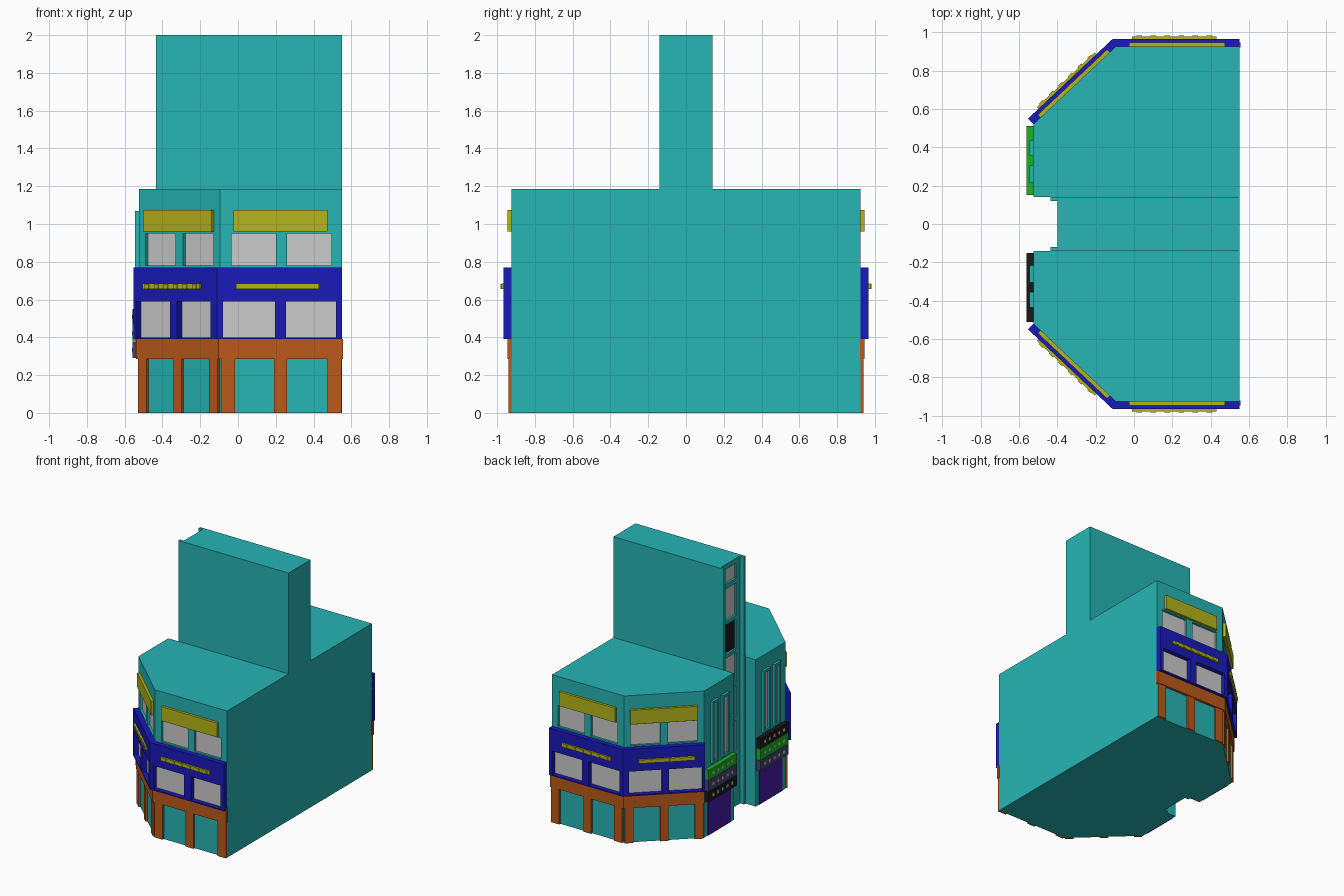
import bpy, bmesh
from mathutils import Vector as V

if "Cube" in bpy.data.objects:
    bpy.data.objects.remove(bpy.data.objects["Cube"])

COLORS = {
    "teal": (0.02, 0.46, 0.46), "blue": (0.01, 0.01, 0.5), "orange": (0.5, 0.1, 0.01),
    "yellow": (0.46, 0.46, 0.01), "green": (0.01, 0.45, 0.02), "violet": (0.06, 0.01, 0.4),
    "slate": (0.06, 0.06, 0.16), "black": (0.01, 0.01, 0.01),
}
MATS = {}
for key, rgb in COLORS.items():
    MATS[key] = bpy.data.materials.new(key)
    MATS[key].diffuse_color = (*rgb, 1)


def part(name, prisms, color=None, mirror=True):
    """Object made of vertical prisms (polygon, z0, z1), optionally mirrored in y."""
    bm = bmesh.new()
    for poly, z0, z1 in prisms:
        for s in ((1, -1) if mirror else (1,)):
            lo = [bm.verts.new((p[0], s * p[1], z0)) for p in poly]
            hi = [bm.verts.new((p[0], s * p[1], z1)) for p in poly]
            bm.faces.new(lo)
            bm.faces.new(hi)
            for i in range(len(poly)):
                j = (i + 1) % len(poly)
                bm.faces.new((lo[i], lo[j], hi[j], hi[i]))
    bmesh.ops.recalc_face_normals(bm, faces=bm.faces)
    me = bpy.data.meshes.new(name)
    bm.to_mesh(me)
    bm.free()
    ob = bpy.data.objects.new(name, me)
    bpy.context.collection.objects.link(ob)
    if color:
        me.materials.append(MATS[color])
    return ob


def cut(ob, prisms, mirror=True):
    """Carve prisms out of an object and discard the cutter."""
    cutter = part("cutter", prisms, None, mirror)
    cutter.hide_render = True
    mod = ob.modifiers.new("openings", "BOOLEAN")
    mod.operation, mod.solver, mod.object = "DIFFERENCE", "EXACT", cutter
    bpy.context.view_layer.objects.active = ob
    bpy.ops.object.modifier_apply(modifier=mod.name)
    bpy.data.objects.remove(cutter)


class Facade:
    """Wall frame: u along the wall, p outward from it."""
    def __init__(self, a, b):
        self.o = V(a)
        self.d = (V(b) - V(a)).normalized()
        self.n = V((self.d.y, -self.d.x))

    def at(self, u, p):
        return self.o + self.d * u + self.n * p

    def box(self, u0, u1, z0, z1, p0, p1):
        return ([self.at(u0, p0), self.at(u1, p0), self.at(u1, p1), self.at(u0, p1)], z0, z1)


A, B, C = (-0.525, -0.52), (-0.095, -0.925), (0.55, -0.925)
corner, side = Facade(A, B), Facade(B, C)
entry = Facade((-0.525, -0.14), A)
notch = Facade((-0.40, 0.12), (-0.40, -0.12))


def wrap(p, z0, z1, extra=0.0):
    """Mitred band around the corner and side walls."""
    m = (corner.n + side.n).normalized()
    outer_b = V(B) + m * (p / m.dot(side.n))
    c = V(C) + V((extra, 0))
    return ([V(A) - corner.n * 0.003, V(B) + V((0, 0.004)), c + V((0, 0.004)),
             c + side.n * p, outer_b, corner.at(0, p)], z0, z1)


# Layout along each wall: (facade, u ranges)
upper = [(corner, .05, .268), (corner, .323, .543), (side, .06, .295), (side, .355, .59)]
lower = [(corner, .017, .264), (corner, .316, .56), (side, .015, .29), (side, .35, .615)]
pillars = [(corner, .007, .07), (corner, .265, .325), (corner, .525, .588),
           (side, .008, .08), (side, .285, .355), (side, .57, .644)]
panels = [(corner, .05, .548), (side, .07, .57)]
strips = [(corner, .075, .49), (side, .085, .525)]

# Main wings with recessed upper windows
wings = part("wings", [([A, B, C, (0.55, -0.14), (-0.525, -0.14)], 0, 1.185)], "teal")
cut(wings, [f.box(a, b, .78, .95, -.02, .05) for f, a, b in upper])
part("upper_windows", [f.box(a, b, .78, .95, -.03, -.018) for f, a, b in upper])

# Blue storey band with window openings
band = part("blue_band", [wrap(.04, .39, .77)], "blue")
cut(band, [f.box(a, b, .4, .59, -.03, .08) for f, a, b in lower])
part("lower_windows", [f.box(a, b, .4, .59, -.01, .003) for f, a, b in lower])

# Orange shopfront
part("shop_lintel", [wrap(.02, .285, .39, .006)], "orange")
part("shop_pillars", [f.box(a, b, 0, .285, -.005, .015) for f, a, b in pillars], "orange")

# Yellow panels and the blank strip with plain studs
part("yellow_panels", [f.box(a, b, .96, 1.075, -.005, .02) for f, a, b in panels], "yellow")
part("yellow_strips", [f.box(a, b, .655, .685, .035, .052) for f, a, b in strips], "yellow")
part("strip_studs", [f.box(a + (b - a) * (i + .3) / 6, a + (b - a) * (i + .7) / 6,
                           .657, .683, .05, .058)
                     for f, a, b in strips for i in range(6)], "yellow")

# Tower with a shallow front notch and stacked windows
tower = part("tower", [([(.55, -.14), (.55, .14), (-.435, .14), (-.435, .12), (-.40, .12),
                         (-.40, -.12), (-.435, -.12), (-.435, -.14)], 0, 2)], "teal", False)
floors = [(.45, .69), (.73, .97), (1.0, 1.24), (1.27, 1.51), (1.54, 1.80), (1.84, 1.96)]
cut(tower, [notch.box(.05, .19, a, b, -.02, .02) for a, b in floors], False)
for i, (a, b) in enumerate(floors):
    part(f"tower_window_{i}", [notch.box(.05, .19, a, b, -.03, -.017)],
         "black" if i == 3 else None, False)

# Tall framed windows on the entrance walls
frames, panes = [], []
for a, b in ((.075, .165), (.215, .295)):
    z0, z1, t = .57, 1.07, .02
    frames += [entry.box(a, a + t, z0, z1, -.005, .02), entry.box(b - t, b, z0, z1, -.005, .02),
               entry.box(a + t, b - t, z0, z0 + t, -.005, .02),
               entry.box(a + t, b - t, z1 - t, z1, -.005, .02)]
    panes.append(entry.box(a + t, b - t, z0 + t, z1 - t, -.005, .004))
part("tall_window_frames", frames, "teal")
part("tall_window_panes", panes)

# Entrance doors
part("doors", [entry.box(.04, .335, 0, .285, -.005, .004)], "violet")

# Stacked blank fascia boards, ordered differently on each wing
levels = [(.29, .375), (.377, .467), (.469, .55)]
for tag, sign, order in (("near", 1, ("slate", "green", "black")),
                         ("far", -1, ("black", "slate", "green"))):
    for (z0, z1), col in zip(levels, order):
        def flip(prism):
            return ([(p[0], p[1] * sign) for p in prism[0]], prism[1], prism[2])
        part(f"{tag}_{col}_board", [flip(entry.box(.01, .37, z0, z1, -.005, .034))], col, False)
        mid = (z0 + z1) / 2
        part(f"{tag}_{col}_studs",
             [flip(entry.box(.06 + i * .06, .08 + i * .06, mid - .012, mid + .012, .03, .036))
              for i in range(5)], None, False)

for m in bpy.data.materials:
    if m.users and not m.is_grease_pencil:
        m.use_nodes = True
        m.node_tree.nodes["Principled BSDF"].inputs["Base Color"].default_value = m.diffuse_color
